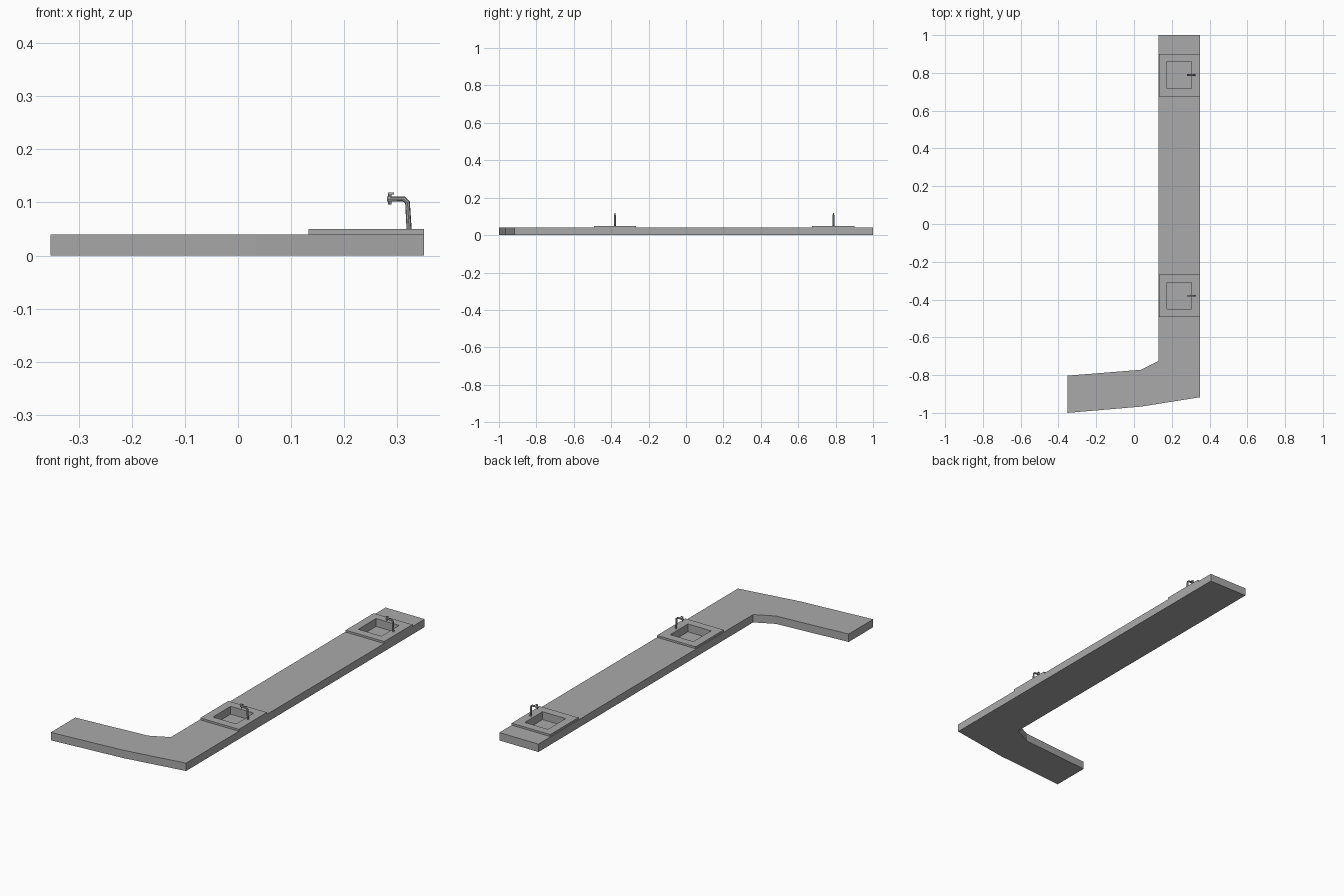
import bpy, bmesh

if "Cube" in bpy.data.objects:
    bpy.data.objects.remove(bpy.data.objects["Cube"])

grey = bpy.data.materials.new("counter grey")
grey.diffuse_color = (0.4, 0.4, 0.4, 1)
grey.use_nodes = True
grey.node_tree.nodes["Principled BSDF"].inputs["Base Color"].default_value = grey.diffuse_color


def prism(name, outline, z0, z1, mat=grey):
    """Extrude a flat outline from z0 up to z1."""
    bm = bmesh.new()
    face = bm.faces.new([bm.verts.new((x, y, z0)) for x, y in outline])
    top = bmesh.ops.extrude_face_region(bm, geom=[face])
    verts = [v for v in top["geom"] if isinstance(v, bmesh.types.BMVert)]
    bmesh.ops.translate(bm, verts=verts, vec=(0, 0, z1 - z0))
    bmesh.ops.recalc_face_normals(bm, faces=bm.faces)
    mesh = bpy.data.meshes.new(name)
    bm.to_mesh(mesh)
    bm.free()
    mesh.materials.append(mat)
    obj = bpy.data.objects.new(name, mesh)
    bpy.context.collection.objects.link(obj)
    return obj


def box(name, x0, x1, y0, y1, z0, z1):
    return prism(name, [(x0, y0), (x1, y0), (x1, y1), (x0, y1)], z0, z1)


def cut(obj, cutter):
    mod = obj.modifiers.new("basin cut", "BOOLEAN")
    mod.operation = "DIFFERENCE"
    mod.solver = "EXACT"
    mod.object = cutter


def tube(name, points, radius):
    """Eight-sided pipe along a path."""
    curve = bpy.data.curves.new(name, "CURVE")
    curve.dimensions = "3D"
    curve.bevel_depth = radius
    curve.bevel_resolution = 2
    curve.use_fill_caps = True
    spline = curve.splines.new("POLY")
    spline.points.add(len(points) - 1)
    for p, co in zip(spline.points, points):
        p.co = (*co, 1)
    spline.use_smooth = False
    curve.materials.append(grey)
    obj = bpy.data.objects.new(name, curve)
    bpy.context.collection.objects.link(obj)


# L-shaped worktop with a slightly bent short arm
worktop = prism("worktop", [(0.35, 1), (0.13, 1), (0.13, -0.725), (0.035, -0.772),
                            (-0.353, -0.803), (-0.353, -1), (0.035, -0.967),
                            (0.35, -0.917)], 0, 0.04)

for label, y in (("back", 0.788), ("front", -0.38)):
    # raised sink surround and the recessed basin
    surround = box(label + "_sink_surround", 0.133, 0.35, y - 0.113, y + 0.113, 0.04, 0.05)
    cutter = box(label + "_basin_cutter", 0.175, 0.305, y - 0.071, y + 0.071, 0.01, 0.08)
    cutter.hide_render = True
    cutter.hide_set(True)
    cut(worktop, cutter)
    cut(surround, cutter)
    # tap: bent spout, nozzle with stem, and lever
    tube(label + "_tap_spout", [(0.322, y, 0.05), (0.319, y, 0.1),
                                (0.312, y, 0.1065), (0.28, y, 0.1065)], 0.0048)
    tube(label + "_tap_nozzle", [(0.2855, y, 0.096), (0.2855, y, 0.117)], 0.003)
    box(label + "_tap_lever", 0.282, 0.294, y - 0.003, y + 0.003, 0.115, 0.119)
